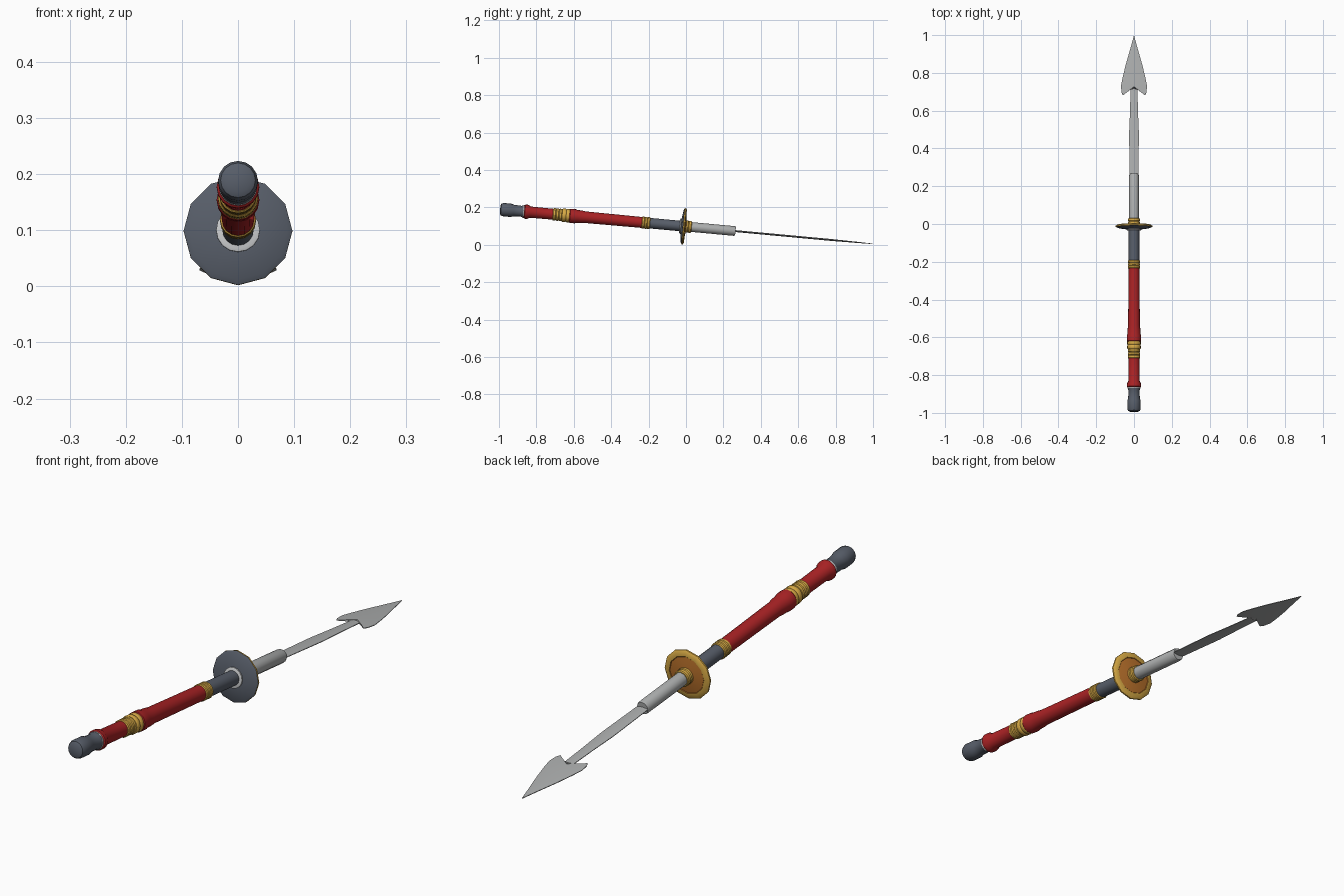
import bpy, bmesh, math
from mathutils import Matrix

if "Cube" in bpy.data.objects:
    bpy.data.objects.remove(bpy.data.objects["Cube"])

# The whole weapon is modelled along +Y, then tipped so the point rests on the ground
TILT = Matrix.Translation((0, 0, 0.0975)) @ Matrix.Rotation(-math.atan(0.0925), 4, 'X')


def material(name, rgb):
    m = bpy.data.materials.new(name)
    m.diffuse_color = (*rgb, 1)
    m.use_nodes = True
    m.node_tree.nodes["Principled BSDF"].inputs["Base Color"].default_value = m.diffuse_color
    return m


SLATE = material("slate", (0.095, 0.11, 0.14))
RED = material("red", (0.40, 0.016, 0.018))
GOLD = material("gold", (0.68, 0.40, 0.06))
BRONZE = material("bronze", (0.50, 0.17, 0.025))
STEEL = material("steel", (0.42, 0.43, 0.43))
PALE = material("pale_metal", (0.60, 0.61, 0.62))


def finish(name, bm, mats, angle=35):
    bmesh.ops.remove_doubles(bm, verts=bm.verts, dist=1e-5)
    bmesh.ops.recalc_face_normals(bm, faces=bm.faces)
    bm.transform(TILT)
    me = bpy.data.meshes.new(name)
    bm.to_mesh(me)
    bm.free()
    for m in mats:
        me.materials.append(m)
    ob = bpy.data.objects.new(name, me)
    bpy.context.collection.objects.link(ob)
    bpy.ops.object.select_all(action='DESELECT')
    bpy.context.view_layer.objects.active = ob
    ob.select_set(True)
    bpy.ops.object.shade_smooth_by_angle(angle=math.radians(angle))
    return ob


def lathe(name, profile, mats, sides=16, pick=None, angle=35):
    """Spin (y, radius) points round the Y axis; pick(i) gives the colour of band i."""
    bm = bmesh.new()
    rings = []
    for y, r in profile:
        rings.append([bm.verts.new((r * math.cos(2 * math.pi * k / sides), y,
                                    r * math.sin(2 * math.pi * k / sides))) for k in range(sides)])
    for i, (a, b) in enumerate(zip(rings, rings[1:])):
        for k in range(sides):
            j = (k + 1) % sides
            f = bm.faces.new((a[k], a[j], b[j], b[k]))
            f.material_index = pick(i) if pick else 0
    bm.faces.new(rings[0])
    bm.faces.new(rings[-1])
    return finish(name, bm, mats, angle)


# Pommel and its thin pale ring
lathe("pommel", [(-0.998, 0.022), (-0.993, 0.031), (-0.982, 0.0355), (-0.94, 0.0355),
                 (-0.925, 0.031), (-0.885, 0.029), (-0.875, 0.033), (-0.868, 0.033)], [SLATE])
lathe("pommel_ring", [(-0.874, 0.034), (-0.868, 0.034)], [PALE])

# Red grip sections with swollen ends
lathe("rear_grip", [(-0.87, 0.033), (-0.865, 0.038), (-0.85, 0.038), (-0.835, 0.030),
                    (-0.71, 0.029), (-0.70, 0.029)], [RED])
lathe("main_grip", [(-0.63, 0.032), (-0.622, 0.038), (-0.595, 0.038), (-0.585, 0.035),
                    (-0.56, 0.034), (-0.54, 0.031), (-0.225, 0.029)], [RED])

# Gold bands made of repeated beads
def beaded_band(name, start, end, count, r):
    step = (end - start) / count
    prof = []
    for i in range(count):
        y = start + i * step
        prof += [(y, r - 0.003), (y + step * 0.2, r), (y + step * 0.8, r)]
    lathe(name, prof + [(end, r - 0.003)], [GOLD])

beaded_band("grip_band_rear", -0.715, -0.665, 3, 0.033)
beaded_band("grip_band_front", -0.665, -0.622, 2, 0.036)
beaded_band("neck_band", -0.237, -0.193, 3, 0.032)

# Slate neck, pale washer in front of the guard
lathe("neck", [(-0.20, 0.028), (-0.02, 0.028)], [SLATE])
lathe("guard_washer", [(-0.034, 0.034), (-0.032, 0.039), (-0.022, 0.039)], [PALE])

# Twelve-sided guard: slate rear, gold rim, bronze inner face
lathe("guard", [(-0.028, 0.036), (-0.020, 0.088), (-0.015, 0.097), (-0.009, 0.097),
                (-0.004, 0.090), (-0.003, 0.074), (-0.005, 0.072), (0.002, 0.026)],
      [SLATE, GOLD, BRONZE], 12, lambda i: 0 if i < 2 else (1 if i < 5 else 2))
beaded_band("blade_collar", -0.004, 0.030, 2, 0.032)

# Steel socket
lathe("blade_socket", [(0.02, 0.026), (0.258, 0.026), (0.266, 0.023)], [STEEL], 12)


# Flat ridged blade: mirrored strips running (y, inner x, outer x, ridge half thickness)
def blade(name, stations):
    bm = bmesh.new()
    for sx in (-1, 1):
        for sz in (-1, 1):
            rows = [(bm.verts.new((sx * xi, y, sz * h)),
                     bm.verts.new((sx * xo, y2, sz * 0.0012))) for y, xi, y2, xo, h in stations]
            for a, b in zip(rows, rows[1:]):
                bm.faces.new((a[0], a[1], b[1], b[0]))
            # edge wall
            if sz == 1:
                for a, b in zip(rows, rows[1:]):
                    lo = [bm.verts.new((v.co.x, v.co.y, -v.co.z)) for v in (a[1], b[1])]
                    bm.faces.new((a[1], b[1], lo[1], lo[0]))
            if sz == 1 and stations[0][2] < 0.9:
                a = rows[0]
                lo = [bm.verts.new((v.co.x, v.co.y, -v.co.z)) for v in a]
                bm.faces.new((a[0], a[1], lo[1], lo[0]))
    bmesh.ops.dissolve_degenerate(bm, dist=1e-6, edges=bm.edges)
    return finish(name, bm, [STEEL], 30)


blade("blade_shank", [(0.25, 0, 0.25, 0.023, 0.005), (0.48, 0, 0.48, 0.026, 0.005),
                      (0.60, 0, 0.60, 0.021, 0.005), (0.73, 0, 0.73, 0.018, 0.005)])
blade("barbed_head", [(0.71, 0, 0.715, 0.018, 0.005), (0.72, 0, 0.710, 0.032, 0.005),
                      (0.73, 0, 0.684, 0.058, 0.005), (0.735, 0, 0.700, 0.066, 0.005),
                      (0.745, 0, 0.735, 0.069, 0.005), (0.79, 0, 0.78, 0.060, 0.005),
                      (0.85, 0, 0.85, 0.043, 0.004), (0.93, 0, 0.93, 0.020, 0.003),
                      (1.0, 0, 1.002, 0.0005, 0.0012)])
